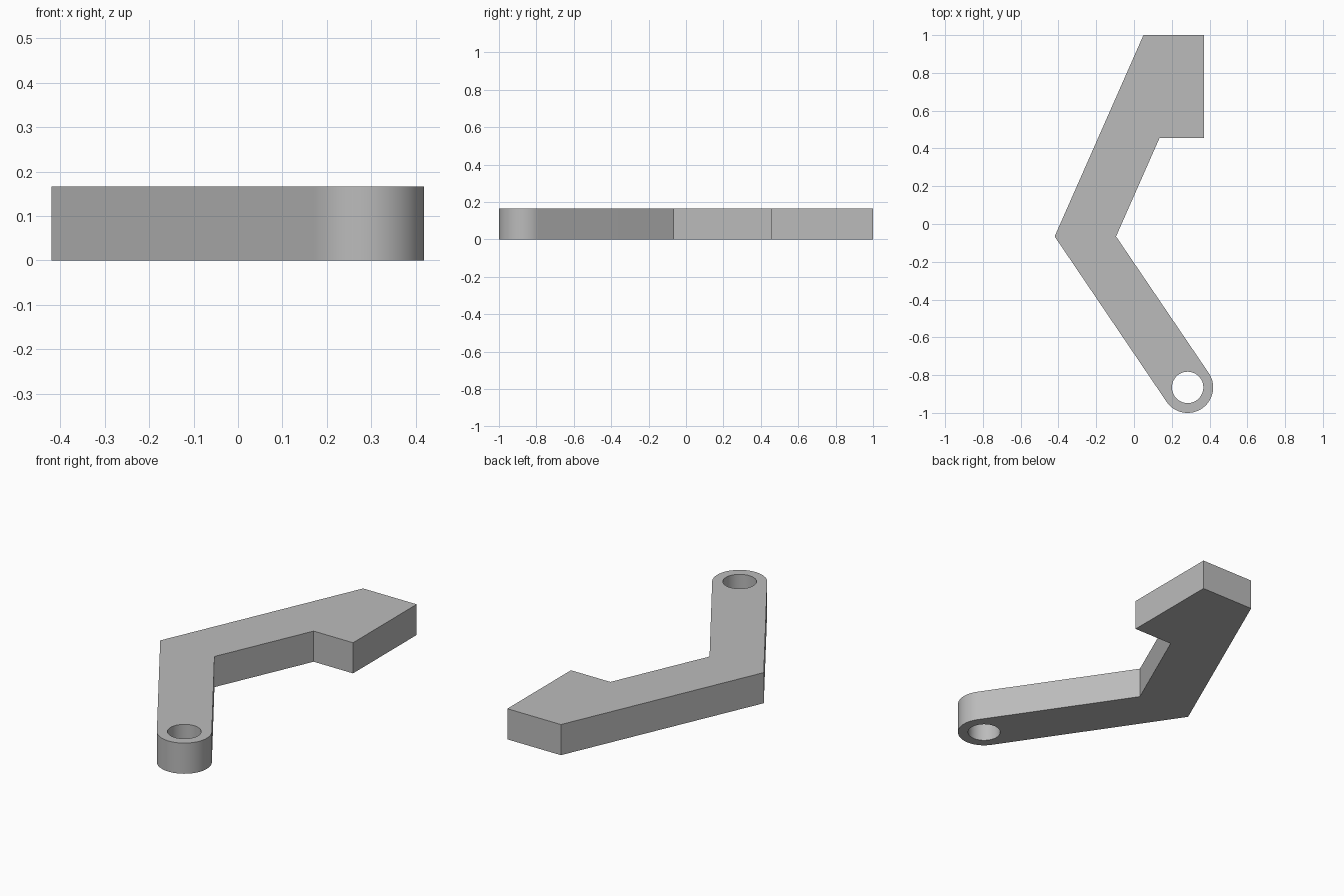
import bpy, bmesh
from math import atan2, cos, sin, pi
from mathutils import Vector

cube = bpy.data.objects.get("Cube")
if cube:
    bpy.data.objects.remove(cube, do_unlink=True)

HEIGHT = 0.166
PIVOT = Vector((0.284, -0.865))
EYE_RADIUS, HOLE_RADIUS = 0.135, 0.083
ELBOW = Vector((-0.42, -0.066))

grey = bpy.data.materials.new("plain grey")
grey.use_nodes = True
colour = (0.5, 0.5, 0.5, 1)
grey.diffuse_color = colour
grey.node_tree.nodes["Principled BSDF"].inputs["Base Color"].default_value = colour


def arc(radius, start, sweep, steps):
    """Points around the pivot, from start through sweep."""
    angles = [start + sweep * i / steps for i in range(steps + 1)]
    return [PIVOT + radius * Vector((cos(a), sin(a))) for a in angles]


# Rounded eye end, tangent to both sides of the lower arm
to_pivot = PIVOT - ELBOW
arm_angle = atan2(to_pivot.y, to_pivot.x)
# the outer edge starts at the elbow, so turn it by the tangent angle
arm_angle -= atan2(EYE_RADIUS, (to_pivot.length_squared - EYE_RADIUS ** 2) ** 0.5)
eye = arc(EYE_RADIUS, arm_angle + pi / 2, -pi, 48)

# Outline: squared head, inner elbow, eye, outer elbow
outline = [(0.05, 1), (0.371, 1), (0.371, 0.455), (0.135, 0.455), (-0.095, -0.066)]
outline += [tuple(p) for p in eye] + [tuple(ELBOW)]
hole = [tuple(p) for p in arc(HOLE_RADIUS, 0, 2 * pi, 64)[:-1]]

# Fill the outline around the hole and extrude it to a plate
bm = bmesh.new()
for loop in (outline, hole):
    verts = [bm.verts.new((x, y, 0)) for x, y in loop]
    for i, v in enumerate(verts):
        bm.edges.new((verts[i - 1], v))
bmesh.ops.triangle_fill(bm, edges=bm.edges[:], use_beauty=True, normal=(0, 0, 1))
result = bmesh.ops.extrude_face_region(bm, geom=bm.faces[:], use_keep_orig=True)
top = [g for g in result["geom"] if isinstance(g, bmesh.types.BMVert)]
bmesh.ops.translate(bm, verts=top, vec=(0, 0, HEIGHT))
bmesh.ops.recalc_face_normals(bm, faces=bm.faces[:])

mesh = bpy.data.meshes.new("bent_lever_arm")
bm.to_mesh(mesh)
bm.free()
mesh.materials.append(grey)
lever = bpy.data.objects.new("bent_lever_arm", mesh)
bpy.context.collection.objects.link(lever)

# Smooth the round walls, keep the corners sharp
bpy.ops.object.select_all(action='DESELECT')
lever.select_set(True)
bpy.context.view_layer.objects.active = lever
bpy.ops.object.shade_smooth_by_angle(angle=pi / 6)
